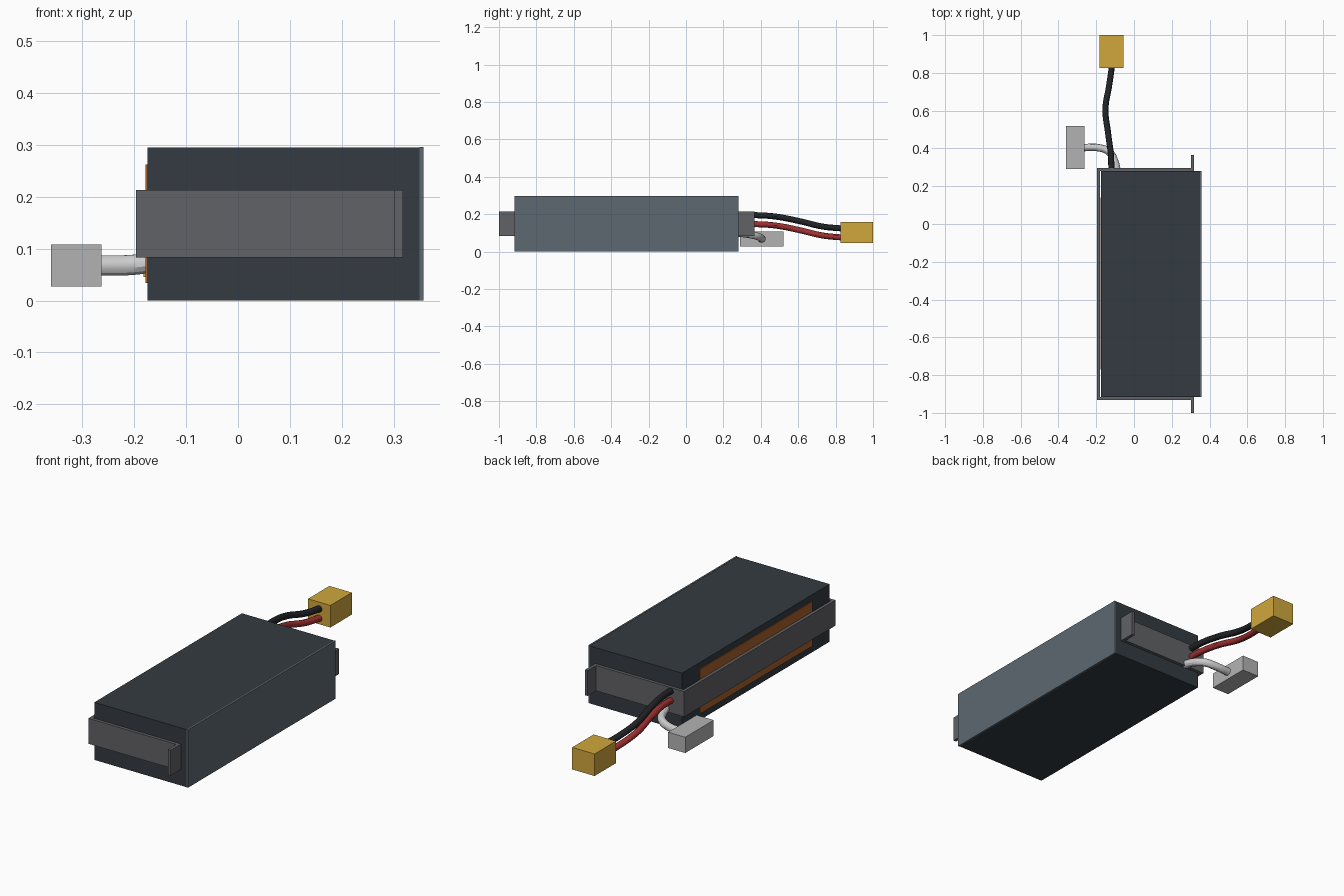
import bpy, bmesh

if "Cube" in bpy.data.objects:
    bpy.data.objects.remove(bpy.data.objects["Cube"])


def material(name, rgb):
    m = bpy.data.materials.new(name)
    m.diffuse_color = (*rgb, 1)
    m.use_nodes = True
    m.node_tree.nodes["Principled BSDF"].inputs["Base Color"].default_value = m.diffuse_color
    return m


def prism(name, outline, z0, z1, mat):
    """Extrude an xy outline from z0 to z1."""
    bm = bmesh.new()
    face = bm.faces.new([bm.verts.new((x, y, z0)) for x, y in outline])
    out = bmesh.ops.extrude_face_region(bm, geom=[face])
    top = [g for g in out["geom"] if isinstance(g, bmesh.types.BMVert)]
    bmesh.ops.translate(bm, verts=top, vec=(0, 0, z1 - z0))
    bmesh.ops.recalc_face_normals(bm, faces=bm.faces)
    me = bpy.data.meshes.new(name)
    bm.to_mesh(me)
    bm.free()
    me.materials.append(mat)
    ob = bpy.data.objects.new(name, me)
    bpy.context.collection.objects.link(ob)
    return ob


def box(name, x, y, z, mat):
    corners = [(x[0], y[0]), (x[1], y[0]), (x[1], y[1]), (x[0], y[1])]
    return prism(name, corners, *z, mat)


def wire(name, points, radius, mat):
    """Round smooth tube through the given points, converted to a mesh."""
    cu = bpy.data.curves.new(name, "CURVE")
    cu.dimensions = "3D"
    cu.bevel_depth = radius
    cu.bevel_resolution = 4
    cu.resolution_u = 10
    cu.use_fill_caps = True
    sp = cu.splines.new("BEZIER")
    sp.bezier_points.add(len(points) - 1)
    for bp, p in zip(sp.bezier_points, points):
        bp.co = p
        bp.handle_left_type = bp.handle_right_type = "AUTO"
    cu.materials.append(mat)
    ob = bpy.data.objects.new(name, cu)
    bpy.context.collection.objects.link(ob)
    bpy.ops.object.select_all(action="DESELECT")
    ob.select_set(True)
    bpy.context.view_layer.objects.active = ob
    bpy.ops.object.convert(target="MESH")
    bpy.ops.object.shade_smooth_by_angle()


dark = material("dark_wrap", (0.033, 0.043, 0.052))
slate = material("slate", (0.11, 0.14, 0.163))
metal = material("bracket_grey", (0.12, 0.122, 0.133))
orange = material("orange", (0.40, 0.12, 0.025))
yellow = material("yellow", (0.63, 0.39, 0.045))
light = material("light_grey", (0.45, 0.45, 0.45))
white = material("white", (0.65, 0.65, 0.66))
red = material("red", (0.35, 0.03, 0.03))
black = material("black", (0.015, 0.017, 0.02))

# Battery pack, side plate and label
box("battery_body", (-0.174, 0.35), (-0.915, 0.28), (0, 0.295), dark)
box("side_plate", (0.35, 0.358), (-0.917, 0.28), (0, 0.296), slate)
box("side_label", (-0.178, -0.17), (-0.77, 0.14), (0.034, 0.262), orange)

# Bracket: one half of the hat-shaped profile, mirrored about the pack's middle
MID, T = -0.3175, 0.016
outer = [(-0.197, 0.296), (0.302, 0.296), (0.302, 0.365), (0.318, 0.365), (0.318, 0.28)]
half = outer + [(-0.197 + T, 0.28)]
profile = half + [(x, 2 * MID - y) for x, y in reversed(half)]
prism("mounting_bracket", profile, 0.083, 0.213, metal)

# Main power leads: same path, stacked vertically
path = [(-0.12, 0.27, 0.05), (-0.122, 0.36, 0.05), (-0.137, 0.48, 0.042),
        (-0.151, 0.61, 0.017), (-0.132, 0.73, -0.011), (-0.116, 0.84, -0.022)]
for name, z, mat in (("black_lead", 0.145, black), ("red_lead", 0.097, red)):
    wire(name, [(x, y, dz + z) for x, y, dz in path], 0.016, mat)
box("power_connector", (-0.182, -0.055), (0.827, 1.0), (0.045, 0.158), yellow)

# Balance lead and plug
wire("balance_lead", [(-0.088, 0.27, 0.1), (-0.1, 0.325, 0.094), (-0.132, 0.382, 0.082),
                      (-0.19, 0.404, 0.07), (-0.275, 0.404, 0.067)], 0.02, white)
box("balance_connector", (-0.36, -0.263), (0.29, 0.52), (0.027, 0.108), light)
